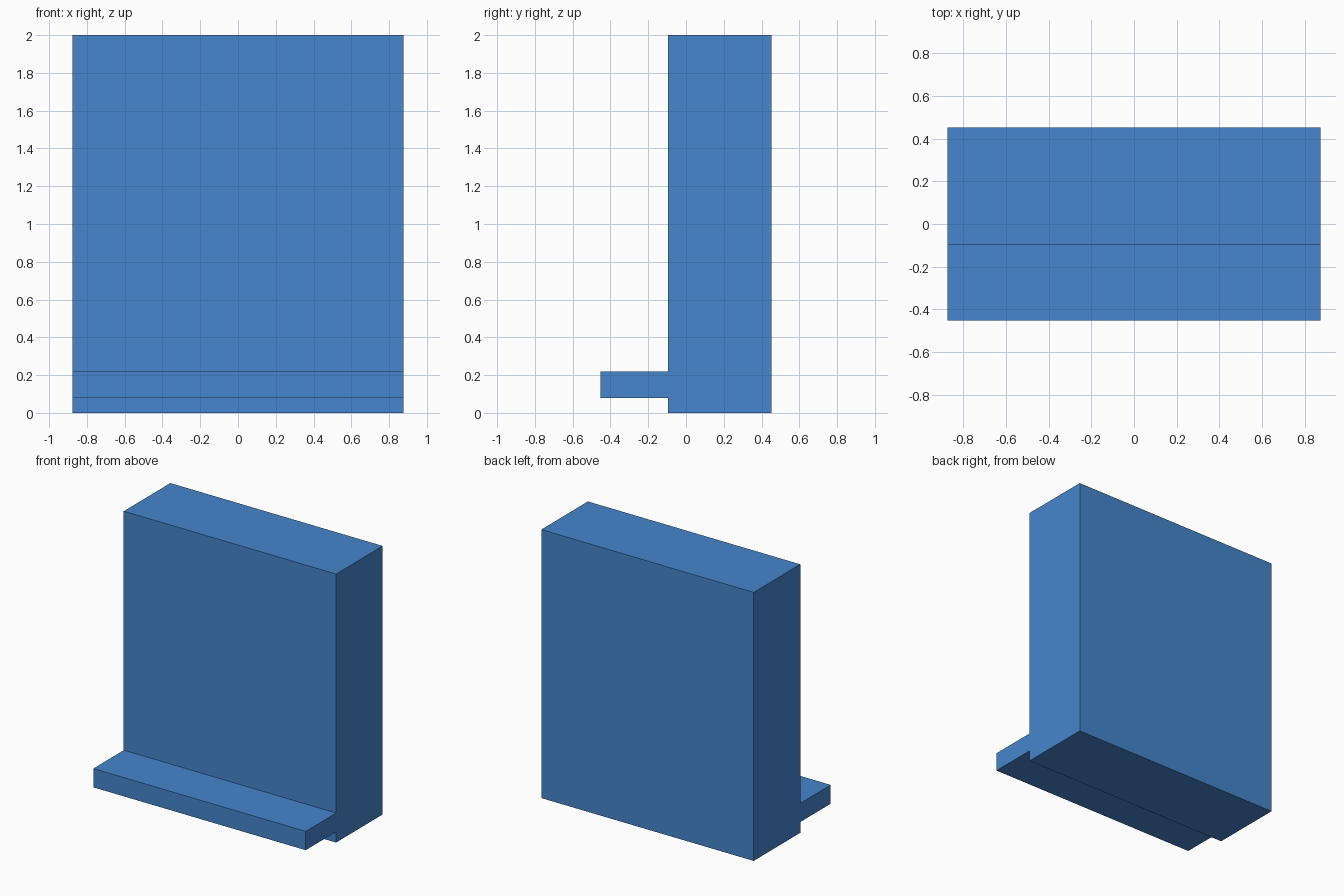
import bpy
import bmesh
from mathutils import Vector

cube = bpy.data.objects.get("Cube")
if cube:
    bpy.data.objects.remove(cube, do_unlink=True)

# Single blue finish
blue = bpy.data.materials.new("blue")
blue.use_nodes = True
colour = (0.06, 0.24, 0.61, 1)
blue.diffuse_color = colour
blue.node_tree.nodes["Principled BSDF"].inputs["Base Color"].default_value = colour

# Side dimensions: upright slab with a shelf projecting from its front
half_width = 0.875
shelf_front, slab_front, back = -0.453, -0.095, 0.453
shelf_bottom, shelf_top, height = 0.08, 0.22, 2.0


def extrude_profile(name, profile, half, material):
    """Extrude a closed (y, z) outline across x, centred on x = 0."""
    bm = bmesh.new()
    face = bm.faces.new([bm.verts.new((-half, y, z)) for y, z in profile])
    grown = bmesh.ops.extrude_face_region(bm, geom=[face], use_keep_orig=True)
    moved = [v for v in grown["geom"] if isinstance(v, bmesh.types.BMVert)]
    bmesh.ops.translate(bm, verts=moved, vec=Vector((2 * half, 0, 0)))
    bmesh.ops.recalc_face_normals(bm, faces=bm.faces[:])
    mesh = bpy.data.meshes.new(name)
    bm.to_mesh(mesh)
    bm.free()
    mesh.materials.append(material)
    obj = bpy.data.objects.new(name, mesh)
    bpy.context.collection.objects.link(obj)
    return obj


# Slab and shelf as one continuous solid
outline = [
    (back, 0), (back, height),
    (slab_front, height), (slab_front, shelf_top),
    (shelf_front, shelf_top), (shelf_front, shelf_bottom),
    (slab_front, shelf_bottom), (slab_front, 0),
]
extrude_profile("slab_with_shelf", outline, half_width, blue)
